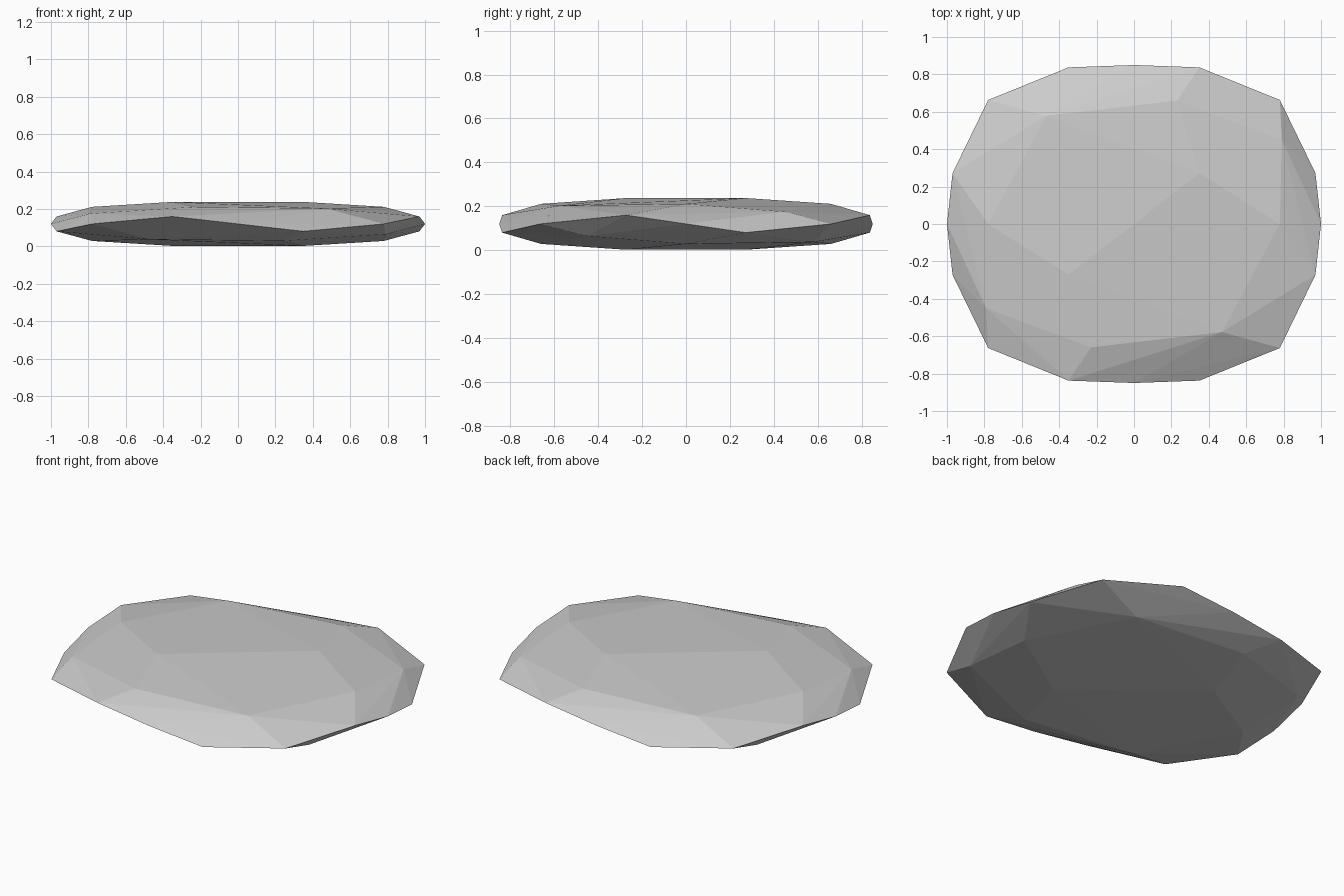
import bpy
import bmesh
from mathutils import Vector

cube = bpy.data.objects.get("Cube")
if cube:
    bpy.data.objects.remove(cube, do_unlink=True)

HALF = Vector((1.0, 0.85, 0.12))

# Key corners of one quarter, in units of the half size
corners = [
    (0, 0, 1), (1, 0, 0), (0, 1, 0),             # axis tips
    (0.35, 0.32, 0.98),                          # crown ridge
    (0.97, -0.32, 0.33), (0.35, 0.985, 0.33),    # zigzag girdle
    (0.78, 0.78, 0), (0.78, -0.78, 0),           # girdle corners
    (0.78, 0, 0.76), (0.23, 0.776, 0.76),        # crown shoulders
    (0.79, 0.53, 0.46), (0.47, -0.68, 0.69),     # crown facets
]

# Half turns about the three axes
half_turns = [(1, 1, 1), (-1, -1, 1), (1, -1, -1), (-1, 1, -1)]

points = set()
for corner in corners:
    for turn in half_turns:
        points.add(tuple(c * t * h + 0.0 for c, t, h in zip(corner, turn, HALF)))

# Faceted stone as the hull of its corners
bm = bmesh.new()
for p in sorted(points):
    bm.verts.new(p)
hull = bmesh.ops.convex_hull(bm, input=bm.verts)
loose = [v for v in bm.verts if not v.link_faces]
bmesh.ops.delete(bm, geom=loose, context='VERTS')
bmesh.ops.dissolve_limit(bm, angle_limit=0.025, verts=bm.verts, edges=bm.edges)
bmesh.ops.translate(bm, verts=bm.verts, vec=(0, 0, HALF.z))
bmesh.ops.recalc_face_normals(bm, faces=bm.faces)

mesh = bpy.data.meshes.new("flat_stone")
bm.to_mesh(mesh)
bm.free()
stone = bpy.data.objects.new("flat_stone", mesh)
bpy.context.scene.collection.objects.link(stone)

# Grey stone colour
grey = bpy.data.materials.new("stone_grey")
grey.use_nodes = True
colour = (0.6, 0.6, 0.6, 1)
grey.diffuse_color = colour
grey.node_tree.nodes["Principled BSDF"].inputs["Base Color"].default_value = colour
mesh.materials.append(grey)
